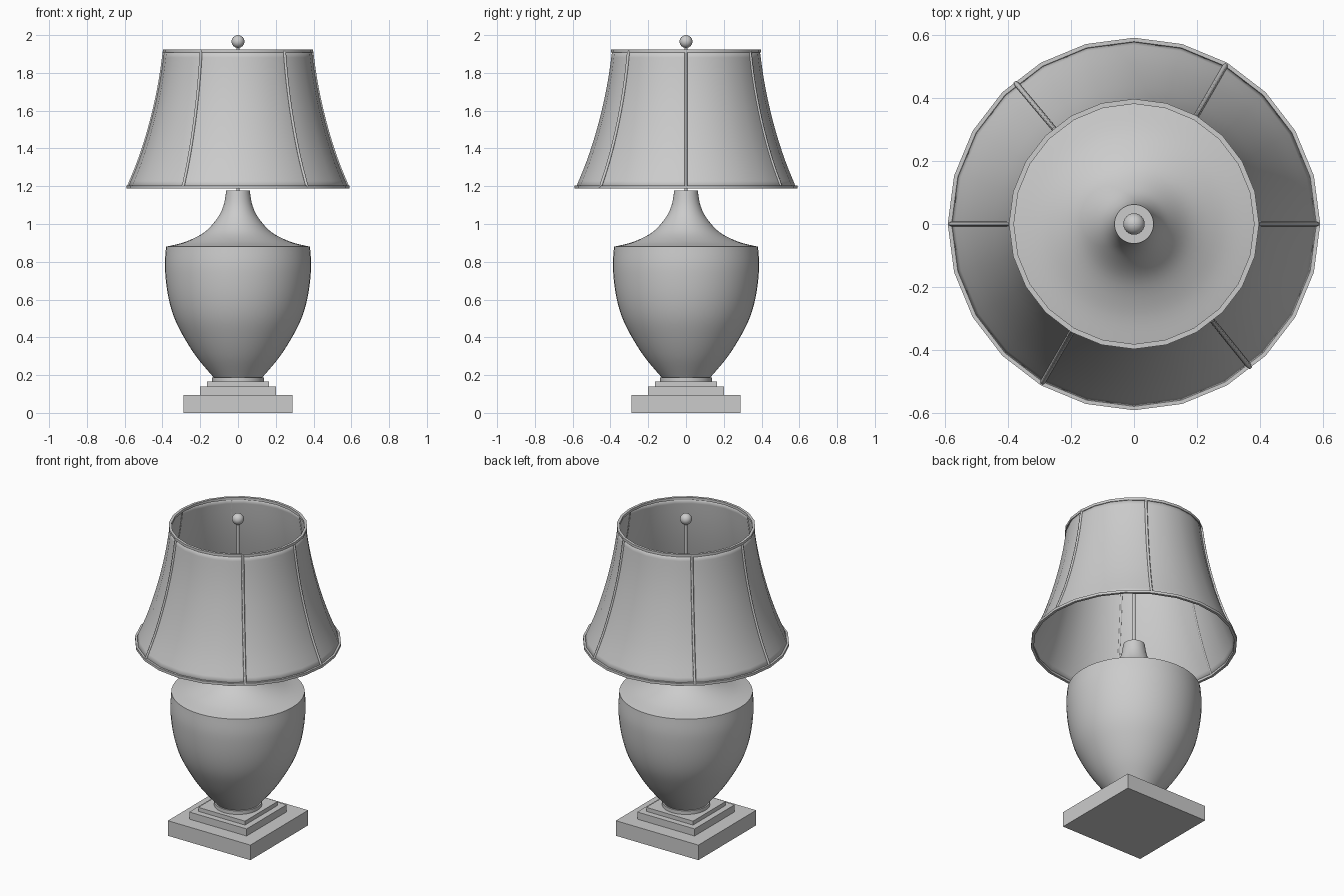
import bpy, math

cube = bpy.data.objects.get("Cube")
if cube:
    bpy.data.objects.remove(cube, do_unlink=True)

grey = bpy.data.materials.new("plain grey")
grey.use_nodes = True
colour = (0.6, 0.6, 0.6, 1)
grey.diffuse_color = colour
grey.node_tree.nodes["Principled BSDF"].inputs["Base Color"].default_value = colour


def finish(obj, name, smooth=True):
    obj.name = name
    obj.data.materials.clear()
    obj.data.materials.append(grey)
    if smooth:
        bpy.ops.object.select_all(action='DESELECT')
        obj.select_set(True)
        bpy.context.view_layer.objects.active = obj
        bpy.ops.object.shade_smooth_by_angle(angle=math.radians(40))
    return obj


def lathe(name, profile, sides, cap=False, closed=False):
    """Turn (radius, height) points about z; closed joins the last point to the first."""
    verts, faces, n = [], [], len(profile)
    for i in range(sides):
        a = math.tau * i / sides
        verts += [(r * math.cos(a), r * math.sin(a), z) for r, z in profile]
        j = (i + 1) % sides
        for k in range(n if closed else n - 1):
            m = (k + 1) % n
            faces.append((i * n + k, j * n + k, j * n + m, i * n + m))
    if cap:
        faces.append([i * n for i in reversed(range(sides))])
        faces.append([i * n + n - 1 for i in range(sides)])
    mesh = bpy.data.meshes.new(name)
    mesh.from_pydata(verts, [], faces)
    obj = bpy.data.objects.new(name, mesh)
    bpy.context.collection.objects.link(obj)
    return finish(obj, name)


def smooth_path(points, steps=5):
    """Catmull-Rom curve through the points."""
    p = [points[0]] + points + [points[-1]]
    out = []
    for i in range(1, len(p) - 2):
        for s in range(steps):
            t = s / steps
            out.append(tuple(
                0.5 * (2 * b + (c - a) * t + (2 * a - 5 * b + 4 * c - d) * t * t
                       + (3 * b - a - 3 * c + d) * t ** 3)
                for a, b, c, d in zip(*p[i - 1:i + 3])))
    return out + [points[-1]]


# Stepped square plinth
for name, half, low, high in (("plinth_base", 0.288, 0, 0.095),
                              ("plinth_middle", 0.2, 0.095, 0.14),
                              ("plinth_top", 0.163, 0.14, 0.165)):
    bpy.ops.mesh.primitive_cube_add(size=1, location=(0, 0, (low + high) / 2))
    block = bpy.context.object
    block.scale = (2 * half, 2 * half, high - low)
    finish(block, name, smooth=False)

# Urn foot, belly and concave shoulder
lathe("urn_foot", [(0.137, 0.165), (0.137, 0.187)], 48, cap=True)
belly = smooth_path([(0.128, 0.187), (0.215, 0.29), (0.286, 0.4), (0.34, 0.51),
                     (0.372, 0.63), (0.387, 0.77), (0.381, 0.88)])
shoulder = smooth_path([(0.381, 0.88), (0.28, 0.905), (0.18, 0.955),
                        (0.11, 1.03), (0.076, 1.1), (0.062, 1.178)])
lathe("urn_body", belly + shoulder[1:], 48, cap=True)

# Rod and ball finial
lathe("rod", [(0.008, 1.17), (0.008, 1.95)], 12, cap=True)
bpy.ops.mesh.primitive_uv_sphere_add(segments=24, ring_count=16, radius=0.034,
                                     location=(0, 0, 1.966))
finish(bpy.context.object, "finial")

# Open flared lampshade
SIDES = 24
flare = smooth_path([(0.583, 1.193), (0.527, 1.33), (0.478, 1.48),
                     (0.437, 1.64), (0.41, 1.78), (0.391, 1.917)], 3)
shade = lathe("lampshade", flare, SIDES)
skin = shade.modifiers.new("thickness", 'SOLIDIFY')
skin.thickness = 0.004
skin.offset = -1

# Trim bands around both rims
for name, r, z in (("lower_trim", 0.583, 1.195), ("upper_trim", 0.389, 1.917)):
    lathe(name, [(r - 0.008, z - 0.008), (r + 0.008, z - 0.008),
                 (r + 0.008, z + 0.008), (r - 0.008, z + 0.008)], SIDES, closed=True)

# Ribs that follow the flare
for number, degrees in enumerate((0, 60, 130, 180, 240, 309), 1):
    a = math.radians(degrees)
    curve = bpy.data.curves.new("rib", 'CURVE')
    curve.dimensions = '3D'
    curve.bevel_depth = 0.008
    curve.bevel_resolution = 1
    spline = curve.splines.new('POLY')
    spline.points.add(len(flare) - 1)
    for point, (r, z) in zip(spline.points, flare):
        point.co = (r * math.cos(a), r * math.sin(a), z, 1)
    rib = bpy.data.objects.new(f"shade_rib_{number}", curve)
    bpy.context.collection.objects.link(rib)
    rib.data.materials.append(grey)
